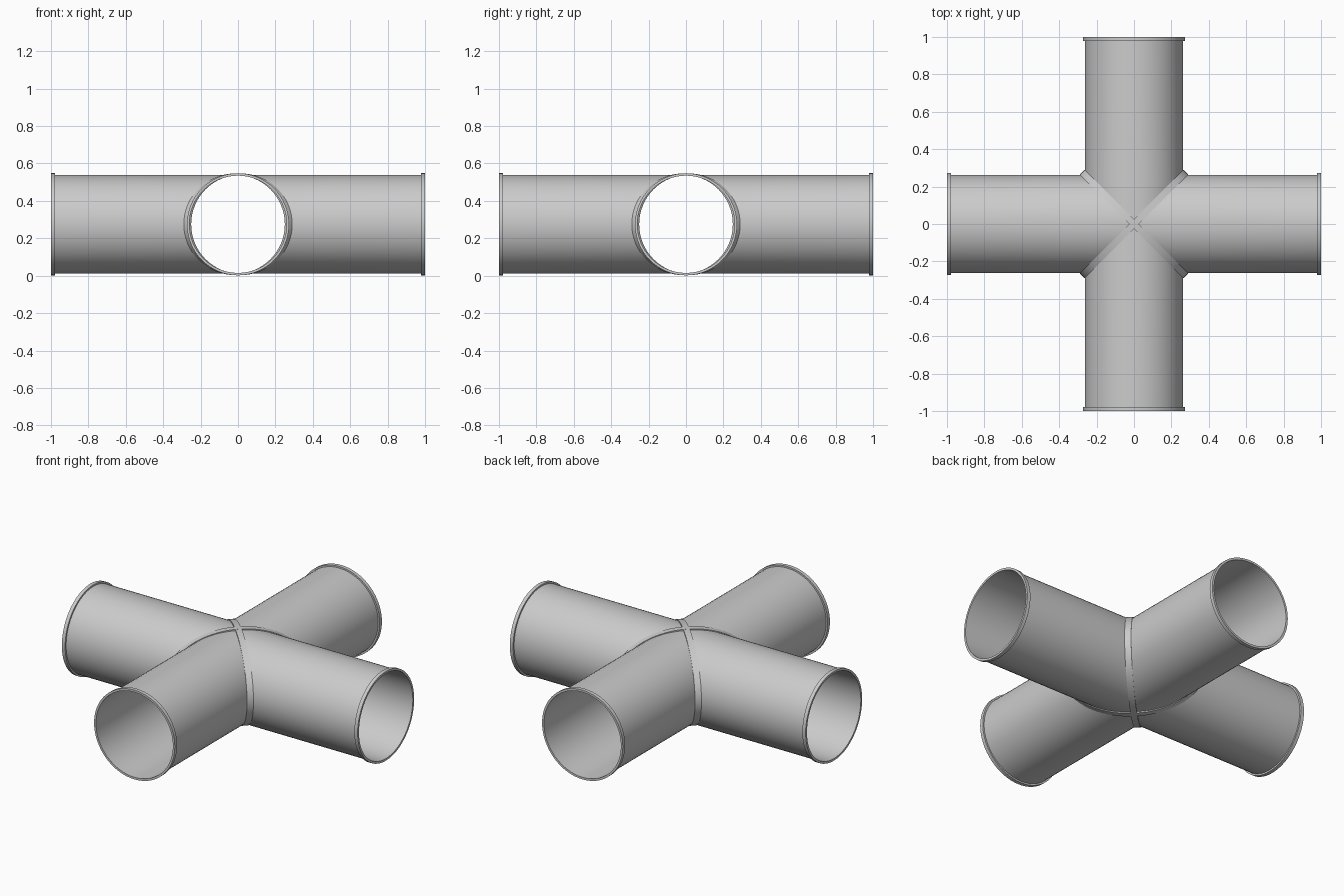
import bpy
import math
from mathutils import Matrix, Vector

cube = bpy.data.objects.get("Cube")
if cube:
    bpy.data.objects.remove(cube, do_unlink=True)

SEGMENTS = 64
CENTRE_Z = 0.275
PIPE_R = 0.263
INNER_R = 0.260
RIM_R = 0.273
RIM_LENGTH = 0.022

steel = bpy.data.materials.new("grey_steel")
steel.use_nodes = True
grey = (0.6, 0.6, 0.6, 1)
steel.diffuse_color = grey
steel.node_tree.nodes["Principled BSDF"].inputs["Base Color"].default_value = grey


def loft(name, rings, turn, closed=False):
    """Skin a row of equal rings, turned about the vertical axis."""
    n = len(rings[0])
    place = Matrix.Translation((0, 0, CENTRE_Z)) @ Matrix.Rotation(turn, 4, "Z")
    verts = [place @ Vector(p) for ring in rings for p in ring]
    rows = len(rings)
    faces = []
    for r in range(rows if closed else rows - 1):
        a, b = r * n, (r + 1) % rows * n
        for i in range(n):
            j = (i + 1) % n
            faces.append((a + i, a + j, b + j, b + i))
    mesh = bpy.data.meshes.new(name)
    mesh.from_pydata(verts, [], faces)
    mesh.materials.append(steel)
    obj = bpy.data.objects.new(name, mesh)
    bpy.context.collection.objects.link(obj)
    bpy.ops.object.select_all(action="DESELECT")
    obj.select_set(True)
    bpy.context.view_layer.objects.active = obj
    bpy.ops.object.shade_smooth_by_angle(angle=math.radians(35))
    return obj


def ellipse(wide, tall):
    """Points (across, up) around an ellipse."""
    steps = [2 * math.pi * i / SEGMENTS for i in range(SEGMENTS)]
    return [(wide * math.cos(a), tall * math.sin(a)) for a in steps]


def flat_ring(radius, x):
    return [(x, y, z) for y, z in ellipse(radius, radius)]


def mitre_ring(radius):
    """Ring cut along the diagonal planes where the arms meet."""
    return [(abs(y), y, z) for y, z in ellipse(radius, radius)]


def strip_ring(wide, tall, offset):
    return [(offset, y, z) for y, z in ellipse(wide, tall)]


# Four mitred arms, each with a hollow bore and a raised end rim
for k, side in enumerate(("left", "back", "right", "front")):
    turn = k * math.pi / 2
    loft(side + "_pipe", [
        mitre_ring(PIPE_R), flat_ring(PIPE_R, 1),
        flat_ring(INNER_R, 1), mitre_ring(INNER_R)], turn)
    loft(side + "_end_rim", [
        flat_ring(INNER_R, 1 - RIM_LENGTH), flat_ring(RIM_R, 1 - RIM_LENGTH),
        flat_ring(RIM_R, 1), flat_ring(INNER_R, 1)], turn, closed=True)

# Two elliptical seam bands crossing over the mitred joints
HALF_BAND = 0.018
for k, name in enumerate(("first_seam_band", "second_seam_band")):
    loft(name, [
        strip_ring(0.372, 0.264, -HALF_BAND), strip_ring(0.392, 0.272, -HALF_BAND),
        strip_ring(0.392, 0.272, HALF_BAND), strip_ring(0.372, 0.264, HALF_BAND)],
        math.pi / 4 + k * math.pi / 2)

# Face every surface outwards
for obj in bpy.context.collection.objects:
    if obj.type == "MESH" and obj.data.materials and obj.data.materials[0] == steel:
        obj.data.flip_normals()
